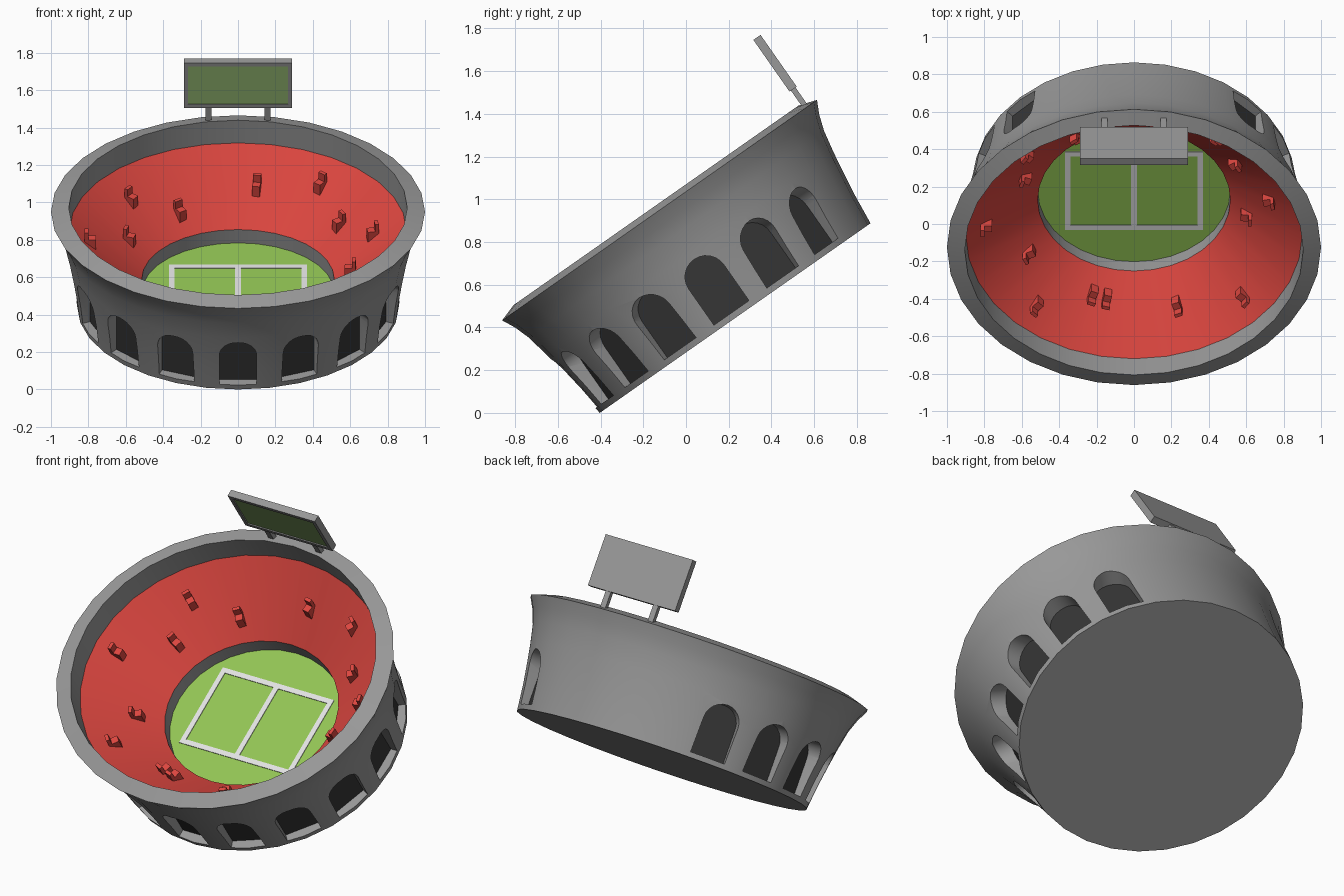
import bpy, bmesh, math
from mathutils import Matrix, Vector

if "Cube" in bpy.data.objects:
    bpy.data.objects.remove(bpy.data.objects["Cube"])

RATIO = 0.9      # oval: depth / width
SEG = 32
TILT = Matrix.Translation((0, 0.23, 0.444)) @ Matrix.Rotation(math.radians(35), 4, 'X')


def mat(name, r, g, b):
    m = bpy.data.materials.new(name)
    lin = lambda c: ((c / 255 + 0.055) / 1.055) ** 2.4 if c > 10 else c / 255 / 12.92
    m.diffuse_color = (lin(r), lin(g), lin(b), 1)
    m.use_nodes = True
    m.node_tree.nodes["Principled BSDF"].inputs["Base Color"].default_value = m.diffuse_color
    return m


GREY = mat("concrete grey", 152, 152, 152)
RED = mat("seating red", 222, 71, 64)
GREEN = mat("grass green", 146, 196, 84)
WHITE = mat("line white", 226, 226, 226)
DARK = mat("opening dark", 54, 54, 54)
SCREEN = mat("screen green", 150, 186, 116)


def finish(bm, name, mats, tilt=True):
    bmesh.ops.recalc_face_normals(bm, faces=bm.faces)
    me = bpy.data.meshes.new(name)
    bm.to_mesh(me)
    bm.free()
    ob = bpy.data.objects.new(name, me)
    bpy.context.collection.objects.link(ob)
    for m in mats:
        me.materials.append(m)
    if tilt:
        ob.matrix_world = TILT
    return ob


def box(bm, x0, x1, y0, y1, z0, z1, M=Matrix()):
    S = Matrix.Diagonal((x1 - x0, y1 - y0, z1 - z0, 1))
    T = Matrix.Translation(((x0 + x1) / 2, (y0 + y1) / 2, (z0 + z1) / 2))
    bmesh.ops.create_cube(bm, size=1, matrix=M @ T @ S)


def arch(bm, x0, x1, half, z0, spring, M):
    """Round-topped prism running along x."""
    pts = [(-half, z0), (half, z0)]
    pts += [(half * math.cos(math.pi * i / 12), spring + half * math.sin(math.pi * i / 12)) for i in range(13)]
    a = [bm.verts.new(M @ Vector((x0, y, z))) for y, z in pts]
    b = [bm.verts.new(M @ Vector((x1, y, z))) for y, z in pts]
    bm.faces.new(a)
    bm.faces.new(b[::-1])
    for i in range(len(pts)):
        j = (i + 1) % len(pts)
        bm.faces.new((a[i], b[i], b[j], a[j]))


# Stadium bowl: oval lathe, (radius, height, material of the band leading to it)
profile = [(0.86, 0, 0), (0.876, 0.14, 0), (0.895, 0.26, 0), (0.914, 0.37, 0),
           (0.938, 0.48, 0), (0.966, 0.555, 0), (1.0, 0.617, 0), (0.905, 0.645, 0),
           (0.90, 0.50, 0), (0.515, 0.177, 1), (0.515, 0.09, 0)]
bm = bmesh.new()
rings = []
for r, z, _ in profile:
    rings.append([bm.verts.new((r * math.cos(2 * math.pi * i / SEG),
                                r * RATIO * math.sin(2 * math.pi * i / SEG), z)) for i in range(SEG)])
for k in range(1, len(rings)):
    for i in range(SEG):
        j = (i + 1) % SEG
        bm.faces.new((rings[k - 1][i], rings[k - 1][j], rings[k][j], rings[k][i])).material_index = profile[k][2]
bm.faces.new(rings[0][::-1])
bm.faces.new(rings[-1]).material_index = 2
bowl = finish(bm, "stadium_bowl", [GREY, RED, GREEN], tilt=False)

# Arched openings all round except the three at the back
cut, dark = bmesh.new(), bmesh.new()
for k in range(16):
    if k in (3, 4, 5):
        continue
    t = k * math.pi / 8
    M = (Matrix.Translation((0.862 * math.cos(t), 0.862 * RATIO * math.sin(t), 0))
         @ Matrix.Rotation(math.atan2(math.sin(t) / RATIO, math.cos(t)), 4, 'Z'))
    arch(cut, -0.055, 0.2, 0.1, 0.03, 0.235, M)
    arch(dark, -0.06, -0.051, 0.103, 0.027, 0.235, M)
cutter = finish(cut, "arch_cutter", [GREY], tilt=False)
cutter.hide_render = True
finish(dark, "arch_openings", [DARK])

mod = bowl.modifiers.new("arches", 'BOOLEAN')
mod.operation = 'DIFFERENCE'
mod.solver = 'EXACT'
mod.object = cutter
dg = bpy.context.evaluated_depsgraph_get()
cut_mesh = bpy.data.meshes.new_from_object(bowl.evaluated_get(dg))
bowl.modifiers.clear()
bowl.data = cut_mesh
bpy.data.objects.remove(cutter)
bowl.matrix_world = TILT
bpy.context.view_layer.objects.active = bowl
bowl.select_set(True)
bpy.ops.object.shade_smooth_by_angle(angle=math.radians(28))
bowl.select_set(False)

# Pitch markings
bm = bmesh.new()
X, Y, W, Z0, Z1 = 0.37, 0.255, 0.03, 0.088, 0.094
for s in (-1, 1):
    box(bm, -X, X, *sorted((s * Y, s * (Y - W))), Z0, Z1)
    box(bm, *sorted((s * X, s * (X - W))), -Y + W, Y - W, Z0, Z1)
box(bm, -W / 2, W / 2, -Y + W, Y - W, Z0, Z1)
finish(bm, "pitch_lines", [WHITE])

# Scattered single seats facing the pitch
seats = [(-.79, 0), (-.58, .22), (-.57, .44), (-.31, .48), (.10, .62), (.44, .56), (.54, .33), (.72, .14),
         (.60, -.04), (-.56, -.265), (-.52, -.52), (-.22, -.533), (-.145, -.556), (.23, -.577), (.58, -.462)]
bm = bmesh.new()
for x, y in seats:
    rho = math.hypot(x, y / RATIO)
    z = 0.177 + (rho - 0.515) * 0.839
    M = Matrix.Translation((x, y, z)) @ Matrix.Rotation(math.atan2(y, x), 4, 'Z')
    box(bm, -0.03, 0.01, -0.021, 0.021, -0.03, 0.04, M)
    box(bm, 0.01, 0.03, -0.021, 0.021, -0.01, 0.085, M)
finish(bm, "seats", [RED])

# Scoreboard with raised frame, screen and posts
bm = bmesh.new()
box(bm, -0.29, 0.29, 0.827, 0.858, 0.722, 1.018)
for s in (-1, 1):
    box(bm, *sorted((s * 0.29, s * 0.266)), 0.817, 0.827, 0.722, 1.018)
box(bm, -0.266, 0.266, 0.817, 0.827, 0.722, 0.746)
box(bm, -0.266, 0.266, 0.817, 0.827, 0.994, 1.018)
finish(bm, "scoreboard_frame", [GREY])
bm = bmesh.new()
box(bm, -0.266, 0.266, 0.823, 0.828, 0.746, 0.994)
finish(bm, "scoreboard_screen", [SCREEN])
bm = bmesh.new()
for s in (-1, 1):
    box(bm, s * 0.158 - 0.017, s * 0.158 + 0.017, 0.825, 0.851, 0.6, 0.73)
finish(bm, "scoreboard_posts", [GREY])
